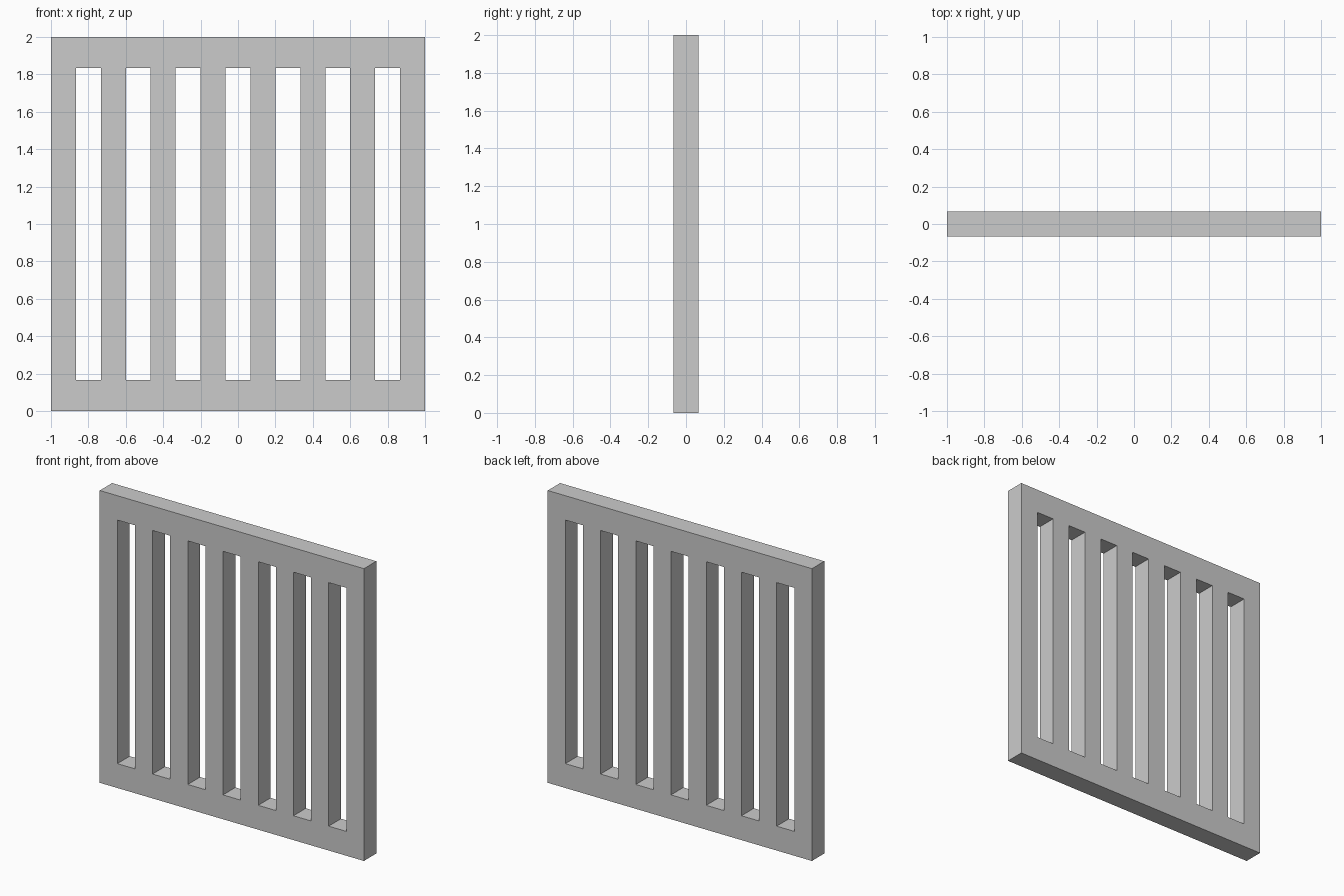
import bpy, bmesh

if "Cube" in bpy.data.objects:
    bpy.data.objects.remove(bpy.data.objects["Cube"])

SIZE = 2.0
COLS = 15                      # 8 bars alternating with 7 slots
STEP = SIZE / COLS
DEPTH = STEP
RAIL = 1 / 6                   # height of top and bottom rails

xs = [-SIZE / 2 + i * STEP for i in range(COLS + 1)]
zs = [0, RAIL, SIZE - RAIL, SIZE]

# Front profile of the barred panel: a grid with the slots left open
bm = bmesh.new()
grid = [[bm.verts.new((x, -DEPTH / 2, z)) for z in zs] for x in xs]
for i in range(COLS):
    for j in range(3):
        if j == 1 and i % 2 == 1:
            continue
        bm.faces.new((grid[i][j], grid[i + 1][j], grid[i + 1][j + 1], grid[i][j + 1]))

# Give the panel its thickness
result = bmesh.ops.extrude_face_region(bm, geom=bm.faces[:], use_keep_orig=True)
moved = [g for g in result["geom"] if isinstance(g, bmesh.types.BMVert)]
bmesh.ops.translate(bm, verts=moved, vec=(0, DEPTH, 0))
bmesh.ops.recalc_face_normals(bm, faces=bm.faces[:])

mesh = bpy.data.meshes.new("barred_panel")
bm.to_mesh(mesh)
bm.free()
panel = bpy.data.objects.new("barred_panel", mesh)
bpy.context.collection.objects.link(panel)
